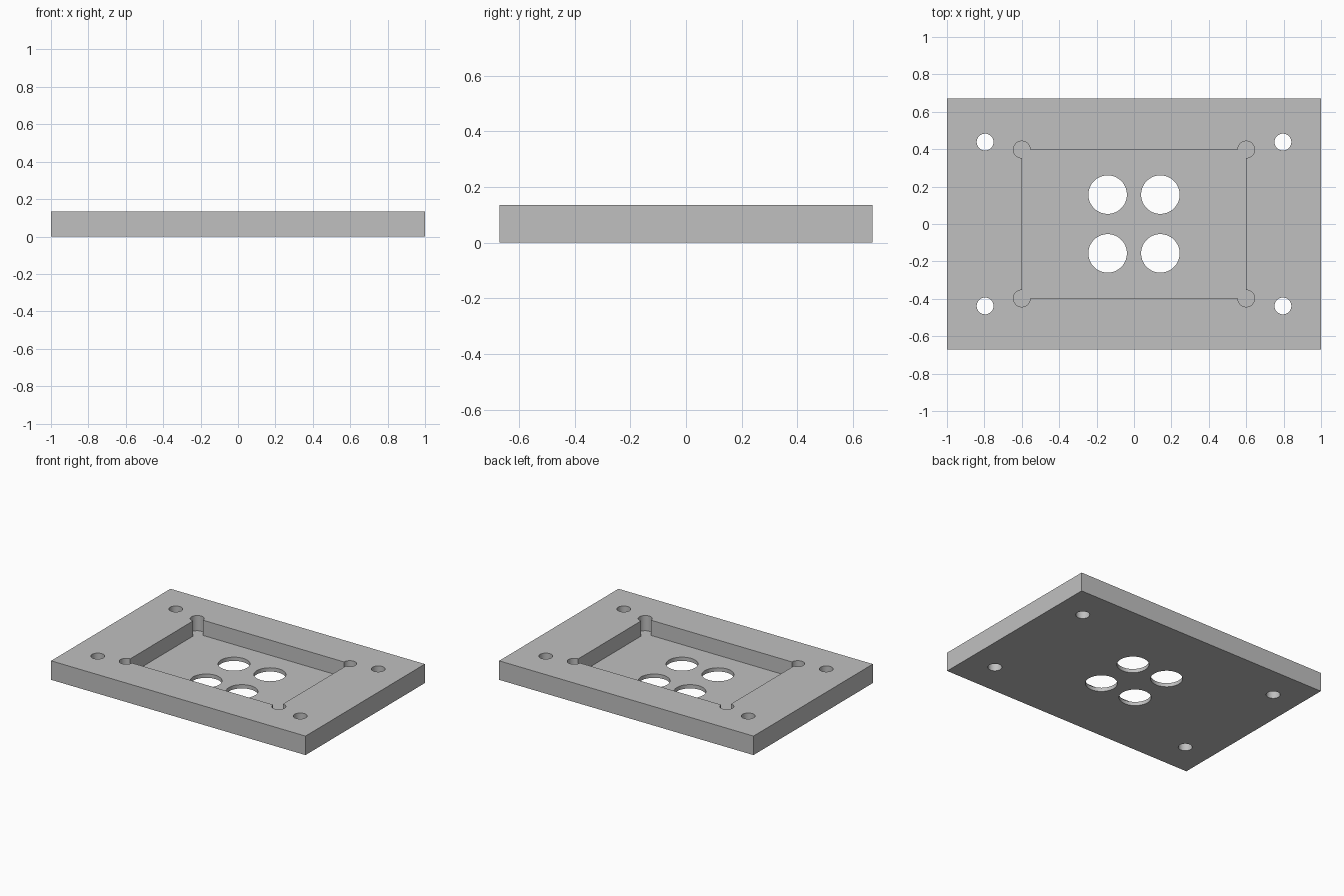
import bpy
import bmesh
from math import cos, sin, radians
from mathutils import Vector

if "Cube" in bpy.data.objects:
    bpy.data.objects.remove(bpy.data.objects["Cube"])

HALF_X, HALF_Y, HEIGHT = 1.0, 0.67, 0.135
FLOOR = 0.027
POCKET_X, POCKET_Y = 0.6, 0.398
RELIEF = 0.045
CORNERS = [(1, 1), (-1, 1), (-1, -1), (1, -1)]

metal = bpy.data.materials.new("plain_grey")
metal.use_nodes = True
grey = (0.53, 0.53, 0.53, 1)
metal.diffuse_color = grey
metal.node_tree.nodes["Principled BSDF"].inputs["Base Color"].default_value = grey


def arc(cx, cy, radius, start, sweep, steps):
    """Points along an arc, angles in degrees."""
    angles = [radians(start + sweep * i / steps) for i in range(steps + 1)]
    return [(cx + radius * cos(a), cy + radius * sin(a)) for a in angles]


def prism(name, outline, bottom, top):
    """Extrude a counter-clockwise outline from bottom to top."""
    bm = bmesh.new()
    base = bm.faces.new([bm.verts.new((x, y, bottom)) for x, y in outline])
    ext = bmesh.ops.extrude_face_region(bm, geom=[base])
    moved = [v for v in ext["geom"] if isinstance(v, bmesh.types.BMVert)]
    bmesh.ops.translate(bm, verts=moved, vec=Vector((0, 0, top - bottom)))
    bmesh.ops.recalc_face_normals(bm, faces=bm.faces)
    mesh = bpy.data.meshes.new(name)
    bm.to_mesh(mesh)
    bm.free()
    mesh.materials.append(metal)
    obj = bpy.data.objects.new(name, mesh)
    bpy.context.collection.objects.link(obj)
    return obj


# Base plate
plate = prism("base_plate", [(sx * HALF_X, sy * HALF_Y) for sx, sy in CORNERS], 0, HEIGHT)

# Pocket outline with a round relief at each corner
pocket = []
for k, (sx, sy) in enumerate(CORNERS):
    pocket += arc(sx * POCKET_X, sy * POCKET_Y, RELIEF, 90 * k - 90, 270, 36)
cutters = [prism("pocket_cutter", pocket, FLOOR, HEIGHT + 0.1)]

# Bolt holes near the corners and large holes through the pocket floor
for name, px, py, radius in [("bolt_hole", 0.796, 0.438, 0.045),
                             ("floor_hole", 0.141, 0.157, 0.103)]:
    for sx, sy in CORNERS:
        circle = arc(sx * px, sy * py, radius, 0, 360, 64)[:-1]
        cutters.append(prism(name + "_cutter", circle, -0.1, HEIGHT + 0.1))

# Cut the plate, then drop the cutters
bpy.ops.object.select_all(action="DESELECT")
bpy.context.view_layer.objects.active = plate
plate.select_set(True)
for cutter in cutters:
    cutter.hide_render = True
    mod = plate.modifiers.new("cut", "BOOLEAN")
    mod.operation = "DIFFERENCE"
    mod.solver = "EXACT"
    mod.object = cutter
    bpy.ops.object.modifier_apply(modifier=mod.name)
    bpy.data.objects.remove(cutter)

bpy.ops.object.shade_smooth_by_angle(angle=radians(30))
